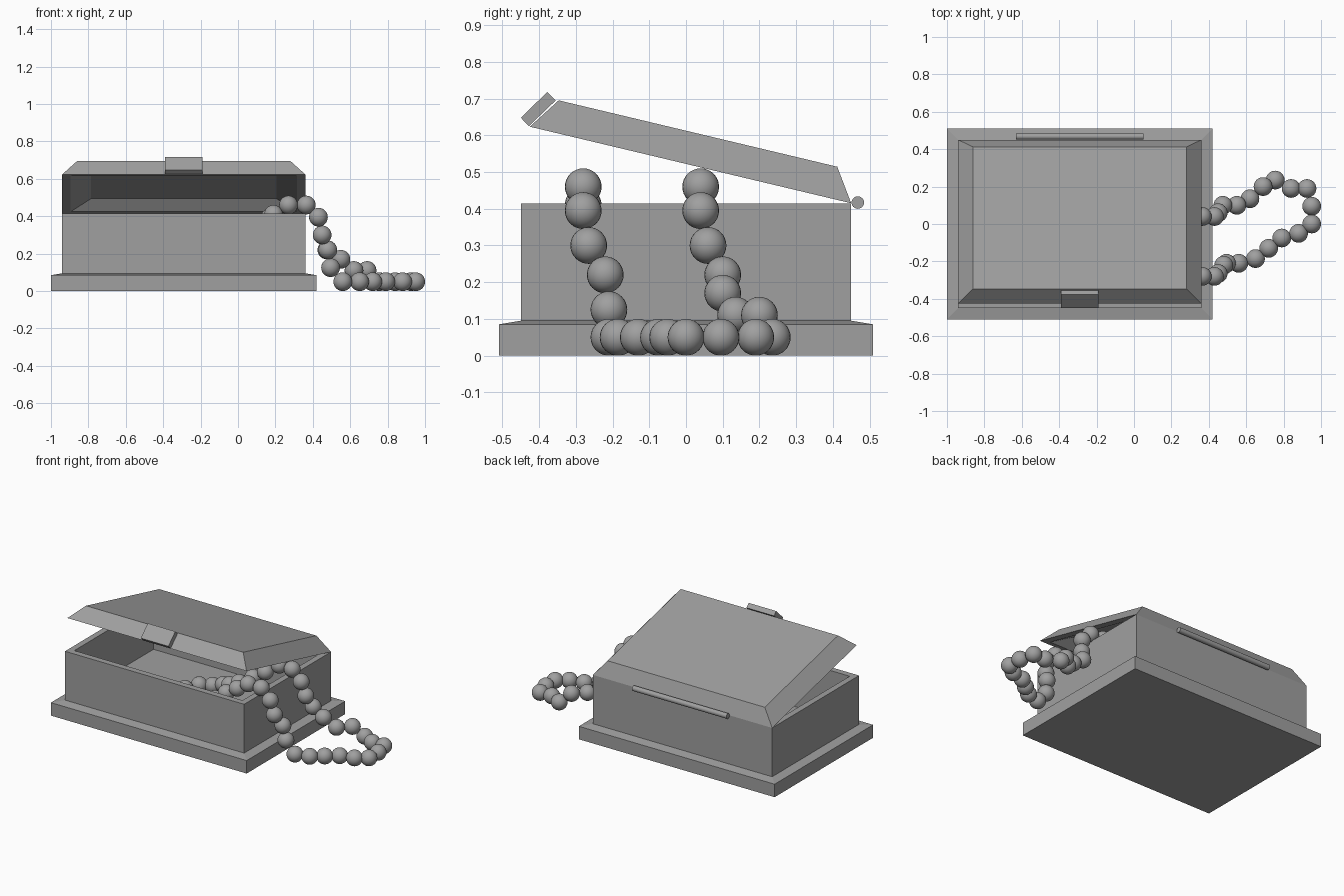
import bpy, bmesh, math
from mathutils import Matrix, Vector

cube = bpy.data.objects.get("Cube")
if cube:
    bpy.data.objects.remove(cube, do_unlink=True)

# One plain grey for the whole model
GREY = (0.35, 0.35, 0.35, 1.0)
grey = bpy.data.materials.new("plain grey")
grey.use_nodes = True
grey.diffuse_color = GREY
grey.node_tree.nodes["Principled BSDF"].inputs["Base Color"].default_value = GREY

CENTRE_X = -0.29
HALF_X, HALF_Y = 0.65, 0.45
RIM_Z = 0.415


def finish(name, bm, smooth=False):
    """Turn a bmesh into a named grey object."""
    bmesh.ops.recalc_face_normals(bm, faces=bm.faces)
    for face in bm.faces:
        face.smooth = smooth
    mesh = bpy.data.meshes.new(name)
    bm.to_mesh(mesh)
    bm.free()
    mesh.materials.append(grey)
    obj = bpy.data.objects.new(name, mesh)
    bpy.context.scene.collection.objects.link(obj)
    return obj


def loft(name, rings):
    """Join a series of rings of points and cap both ends."""
    bm = bmesh.new()
    loops = [[bm.verts.new(p) for p in ring] for ring in rings]
    for low, high in zip(loops, loops[1:]):
        count = len(low)
        for i in range(count):
            j = (i + 1) % count
            bm.faces.new((low[i], low[j], high[j], high[i]))
    bm.faces.new(loops[0])
    bm.faces.new(loops[-1])
    return finish(name, bm)


def rectangle(half_x, half_y, z):
    return [(sx * half_x, sy * half_y, z)
            for sx, sy in ((-1, -1), (1, -1), (1, 1), (-1, 1))]


# Plinth with a shallow sloping top
plinth = loft("plinth", [
    rectangle(HALF_X + 0.06, HALF_Y + 0.06, 0),
    rectangle(HALF_X + 0.06, HALF_Y + 0.06, 0.085),
    rectangle(HALF_X, HALF_Y, 0.095),
])
plinth.location.x = CENTRE_X

# Open box with thick walls
WALL = 0.04
box = loft("box_body", [
    rectangle(HALF_X, HALF_Y, 0.09),
    rectangle(HALF_X, HALF_Y, RIM_Z),
    rectangle(HALF_X - WALL, HALF_Y - WALL, RIM_Z),
    rectangle(HALF_X - WALL, HALF_Y - WALL, 0.11),
])
box.location.x = CENTRE_X

# Hollow lid with sloping sides, swung open about its back edge
lid = loft("lid", [
    rectangle(HALF_X - 0.155, HALF_Y - 0.1, 0.058),
    rectangle(HALF_X - 0.045, HALF_Y - 0.04, 0),
    rectangle(HALF_X, HALF_Y, 0),
    rectangle(HALF_X - 0.08, HALF_Y - 0.06, 0.088),
])
lid.data.transform(Matrix.Translation((0, -HALF_Y, 0)))
lid.location = (CENTRE_X, HALF_Y, RIM_Z)
lid.rotation_euler.x = math.radians(-13.4)

# Clasp plate lying on the front slope of the lid
clasp_profile = [(-0.428, 0.625), (-0.45, 0.648), (-0.378, 0.718), (-0.355, 0.695)]
loft("clasp", [[(CENTRE_X + side, y, z) for y, z in clasp_profile]
               for side in (-0.1, 0.1)])

# Hinge barrel in three knuckles
KNUCKLE = 0.228
for index, side in enumerate(("right", "middle", "left")):
    bm = bmesh.new()
    bmesh.ops.create_cone(bm, cap_ends=True, segments=24, radius1=0.017,
                          radius2=0.017, depth=KNUCKLE,
                          matrix=Matrix.Rotation(math.pi / 2, 4, "Y"))
    knuckle = finish("hinge_knuckle_" + side, bm, smooth=True)
    knuckle.data.set_sharp_from_angle(angle=math.radians(40))
    knuckle.location = (CENTRE_X + (index - 1) * KNUCKLE, HALF_Y + 0.018, RIM_Z + 0.002)

# Bead necklace: two strands over the wall, loops on the ground and inside
BEAD = 0.05
back_strand = [
    (-0.26, 0.11, 0.16), (-0.19, 0.12, 0.18), (-0.11, 0.07, 0.22),
    (-0.02, 0.04, 0.27), (0.08, 0.04, 0.33), (0.17, 0.04, 0.39),
    (0.27, 0.04, 0.46), (0.365, 0.04, 0.46), (0.43, 0.04, 0.395),
    (0.45, 0.06, 0.3), (0.475, 0.1, 0.22), (0.55, 0.1, 0.17),
    (0.62, 0.135, 0.11), (0.69, 0.2, 0.11),
]
ground_loop = [
    (0.755, 0.235), (0.84, 0.19), (0.925, 0.19), (0.95, 0.095), (0.95, 0),
    (0.88, -0.05), (0.79, -0.075), (0.72, -0.13), (0.65, -0.185), (0.56, -0.21),
]
front_strand = [
    (0.495, -0.21, 0.125), (0.48, -0.22, 0.22), (0.45, -0.265, 0.3),
    (0.43, -0.28, 0.395), (0.365, -0.28, 0.46), (0.27, -0.28, 0.46),
    (0.19, -0.28, 0.41), (0.11, -0.28, 0.36), (0.03, -0.28, 0.3),
    (-0.05, -0.28, 0.24), (-0.13, -0.27, 0.18),
]
inner_loop = [(-0.22, -0.24), (-0.3, -0.18), (-0.36, -0.11), (-0.37, -0.02), (-0.33, 0.07)]

beads = back_strand + front_strand
beads += [(x, y, BEAD) for x, y in ground_loop]
beads += [(x, y, 0.16) for x, y in inner_loop]
bm = bmesh.new()
for point in beads:
    bmesh.ops.create_uvsphere(bm, u_segments=24, v_segments=16, radius=BEAD,
                              matrix=Matrix.Translation(Vector(point)))
finish("bead_necklace", bm, smooth=True)
